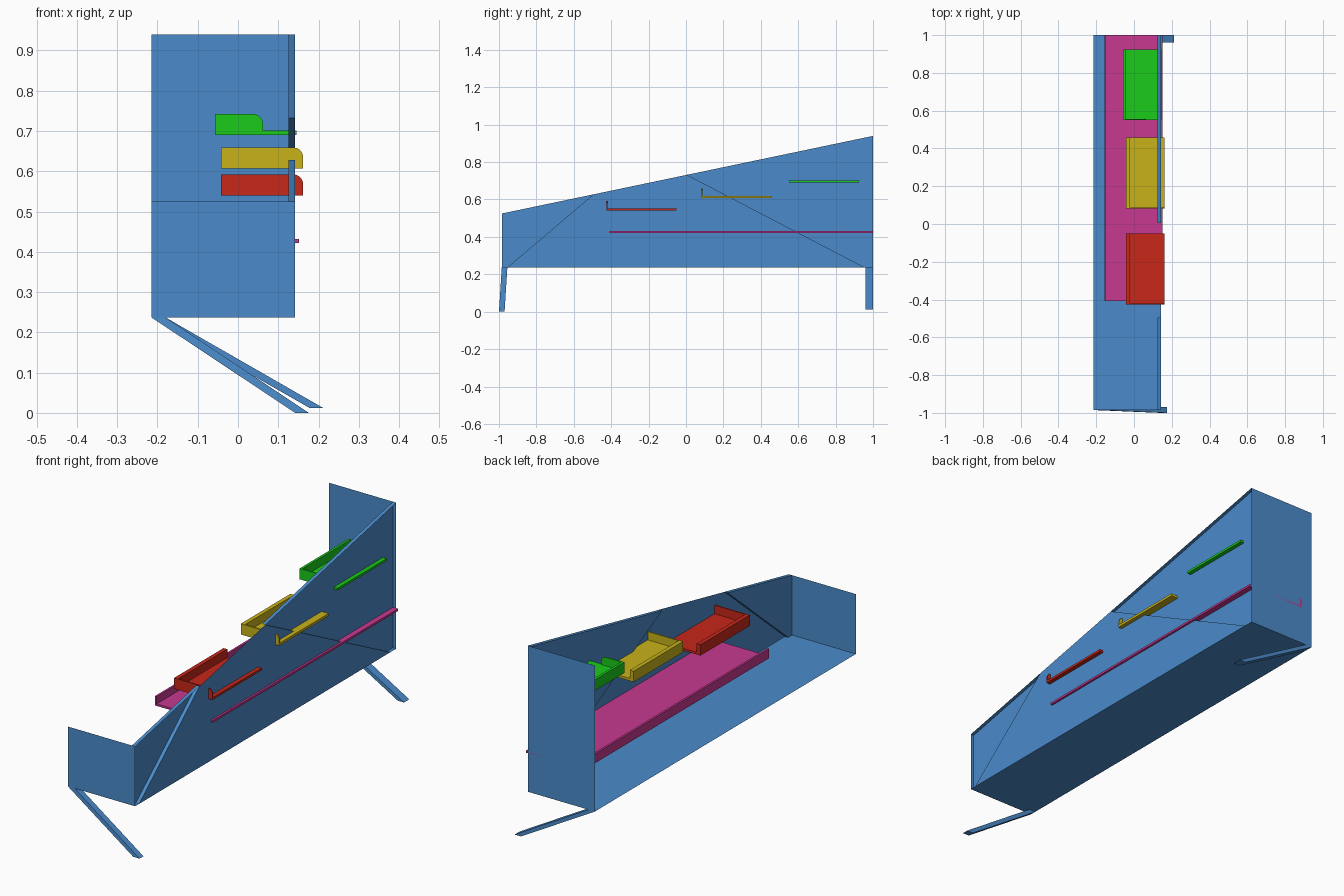
import bpy, math

if "Cube" in bpy.data.objects:
    bpy.data.objects.remove(bpy.data.objects["Cube"])


def material(name, rgb):
    m = bpy.data.materials.new(name)
    m.diffuse_color = (*rgb, 1)
    m.use_nodes = True
    m.node_tree.nodes["Principled BSDF"].inputs["Base Color"].default_value = m.diffuse_color
    return m


BLUE = material("blue", (0.07, 0.26, 0.60))
GREEN = material("green", (0.01, 0.60, 0.01))
YELLOW = material("yellow", (0.58, 0.45, 0.01))
RED = material("red", (0.58, 0.02, 0.01))
PINK = material("pink", (0.57, 0.04, 0.28))


def mesh(name, verts, faces, mat):
    me = bpy.data.meshes.new(name)
    me.from_pydata(verts, [], faces)
    me.materials.append(mat)
    me.update()
    ob = bpy.data.objects.new(name, me)
    bpy.context.collection.objects.link(ob)
    return ob


def sheet(name, pts, mat=BLUE):
    return mesh(name, pts, [list(range(len(pts)))], mat)


def extrude_y(name, profile, y0, y1, mat, shift=0.0):
    """Closed solid from an x-z profile drawn anticlockwise seen from the front."""
    n = len(profile)
    verts = [(x, y0, z) for x, z in profile] + [(x, y1, z) for x, z in profile]
    faces = [list(range(n)), list(range(2 * n - 1, n - 1, -1))]
    faces += [[i, i + n, (i + 1) % n + n, (i + 1) % n] for i in range(n)]
    return mesh(name, verts, faces, mat)


# Open box: floor and two end panels
XL, XI, XR = -0.215, 0.125, 0.142
YF, YB, ZB = -0.985, 1.0, 0.237
ZF, ZT = 0.525, 0.94
sheet("floor_panel", [(XL, YF, ZB), (XL, YB, ZB), (XR, YB, ZB), (XR, YF, ZB)])
sheet("front_panel", [(XL, YF, ZB), (XR, YF, ZB), (XR, YF, ZF), (XL, YF, ZF)])
sheet("back_panel", [(XR, YB, ZB), (XL, YB, ZB), (XL, YB, ZT), (XR, YB, ZT)])


# Side wall: raised middle with a recessed triangle at each end
def top_z(y):
    return ZF + (ZT - ZF) * (y - YF) / (YB - YF)


low_f, high_f = (-0.955, ZB), (-0.495, top_z(-0.495))
low_b, high_b = (0.955, ZB), (0.005, top_z(0.005))
sheet("side_wall_middle", [(XR, *p) for p in (low_f, low_b, high_b, high_f)])
for side, low, high, y, zt in (("front", low_f, high_f, YF, ZF),
                               ("back", low_b, high_b, YB, ZT)):
    pts = [(XI, y, ZB), (XI, *low), (XI, *high), (XI, y, zt)]
    strips = {"step": (low, high), "top_flange": (high, (y, zt))}
    if side == "back":
        pts.reverse()
    sheet(f"side_wall_{side}", pts)
    for label, (a, b) in strips.items():
        pts = [(XI, *a), (XR, *a), (XR, *b), (XI, *b)]
        # keep the outside of each strip facing up
        if (b[0] - a[0]) < 0:
            pts.reverse()
        sheet(f"side_{side}_{label}", pts)


# Sloping legs beneath the floor
def leg(name, top_y, foot_y, foot_x, foot_z):
    v = [(x, y, ZB) for y in top_y for x in (XL, XL + 0.035)]
    v += [(x, y, foot_z) for y in foot_y for x in (foot_x, foot_x + 0.034)]
    f = [[0, 2, 3, 1], [4, 5, 7, 6], [0, 1, 5, 4],
         [2, 6, 7, 3], [0, 4, 6, 2], [1, 3, 7, 5]]
    mesh(name, v, [q[::-1] for q in f], BLUE)


leg("front_leg", (-0.985, -0.955), (-1.0, -0.97), 0.142, 0.0)
leg("back_leg", (0.96, 1.0), (0.96, 1.0), 0.178, 0.012)


# Trays: base plate, outer lip and a round-cornered front end
def tray(name, x0, x1, y0, y1, z, height, base, lip, mat, end_x=None):
    def box(part, a, b, h, ya=y0):
        extrude_y(f"{name}_{part}", [(a, z), (b, z), (b, z + h), (a, z + h)],
                  ya, y1, mat)
    box("base", x0, x1, base)
    box("lip", x0, x0 + lip, height)
    if end_x:
        r = 0.025
        arc = [(end_x - r + r * math.cos(t), z + height - r + r * math.sin(t))
               for t in (math.radians(15 * i) for i in range(7))]
        extrude_y(f"{name}_end", [(x0, z), (end_x, z), *arc, (x0, z + height)],
                  y0, y0 + 0.006, mat)


tray("green_tray", -0.057, 0.145, 0.55, 0.925, 0.69, 0.052, 0.011, 0.012, GREEN, 0.062)
tray("yellow_tray", -0.042, 0.162, 0.082, 0.458, 0.607, 0.052, 0.012, 0.02, YELLOW, 0.162)
tray("red_tray", -0.042, 0.162, -0.426, -0.05, 0.54, 0.052, 0.011, 0.02, RED, 0.162)
tray("long_shelf", -0.157, 0.152, -0.408, 1.0, 0.422, 0.045, 0.01, 0.01, PINK)
